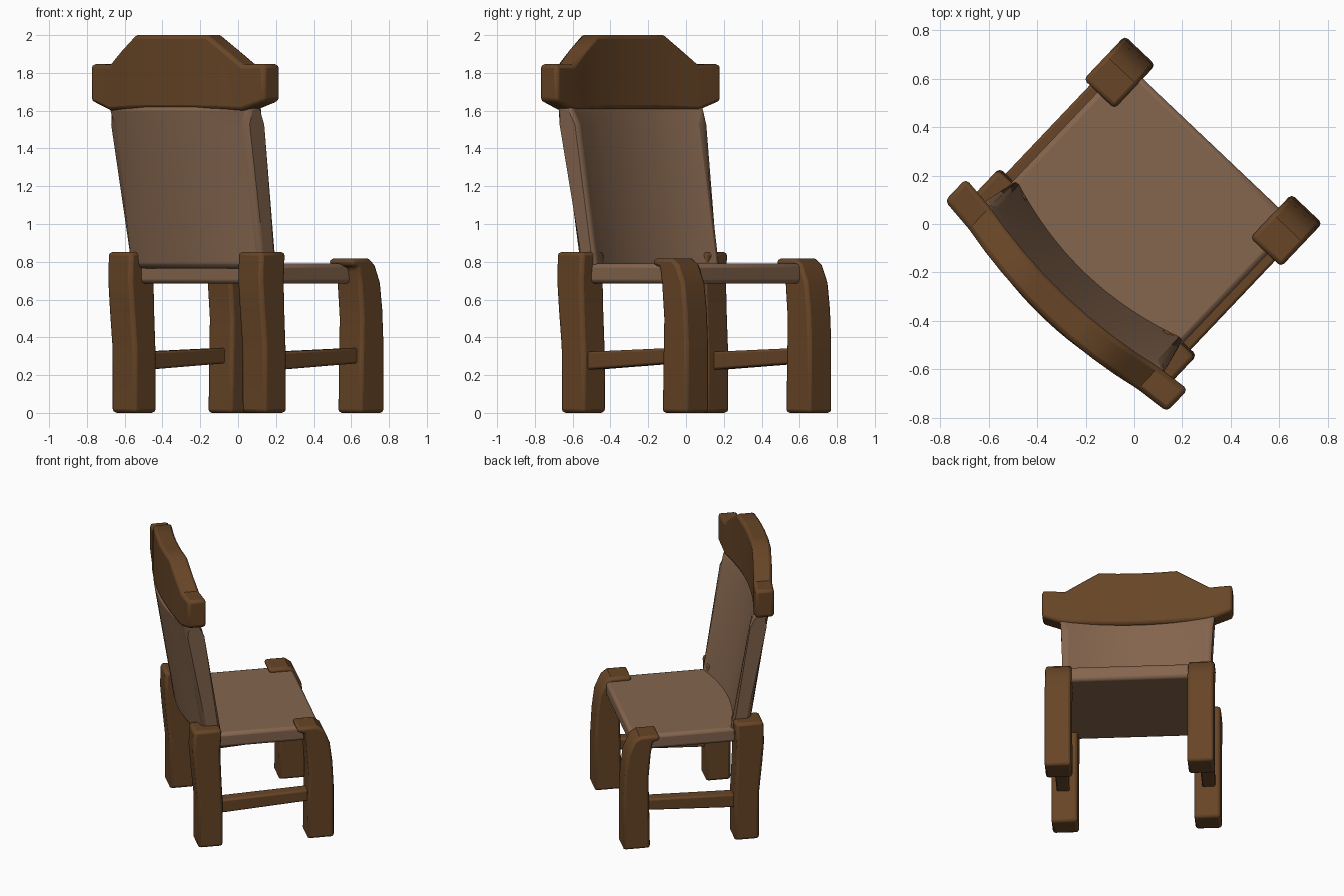
import bpy, math

if "Cube" in bpy.data.objects:
    bpy.data.objects.remove(bpy.data.objects["Cube"])

ANGLE = -math.radians(43.5)   # whole chair is turned about z


def material(name, colour):
    m = bpy.data.materials.new(name)
    m.diffuse_color = (*colour, 1)
    m.use_nodes = True
    m.node_tree.nodes["Principled BSDF"].inputs["Base Color"].default_value = m.diffuse_color
    return m


WOOD = material("dark wood", (0.137, 0.06, 0.02))
PAD = material("light panel", (0.235, 0.132, 0.077))


def loft(name, rings, mat, bevel=0.02, mirror=False):
    """Skin matching rings of (across, forward, up) points and cap both ends."""
    n = len(rings[0])
    verts = [p for r in rings for p in r]
    faces = [list(range(n)), list(range(len(verts) - n, len(verts)))]
    for k in range(len(rings) - 1):
        for i in range(n):
            a, b = k * n + i, k * n + (i + 1) % n
            faces.append([a, b, b + n, a + n])
    me = bpy.data.meshes.new(name)
    me.from_pydata(verts, [], faces)
    me.materials.append(mat)
    ob = bpy.data.objects.new(name, me)
    bpy.context.collection.objects.link(ob)
    ob.rotation_euler.z = ANGLE
    bpy.ops.object.select_all(action='DESELECT')
    ob.select_set(True)
    bpy.context.view_layer.objects.active = ob
    bpy.ops.object.mode_set(mode='EDIT')
    bpy.ops.mesh.select_all(action='SELECT')
    bpy.ops.mesh.normals_make_consistent(inside=False)
    bpy.ops.object.mode_set(mode='OBJECT')
    bpy.ops.object.shade_smooth_by_angle(angle=math.radians(35))
    b = ob.modifiers.new("rounded edges", 'BEVEL')
    b.width, b.segments, b.limit_method = bevel, 2, 'ANGLE'
    b.angle_limit = math.radians(40)
    if mirror:
        ob.modifiers.new("mirror", 'MIRROR')
    return ob


def prism(name, profile, u0, u1, mat, **kw):
    return loft(name, [[(u, v, z) for v, z in profile] for u in (u0, u1)], mat, **kw)


def bow(u, half, depth):
    return depth * max(0, 1 - (u / half) ** 2)


# front legs, curving back into a small hook over the seat
prism("front_legs", [(0.355, 0), (0.537, 0), (0.537, 0.38), (0.528, 0.55), (0.51, 0.69),
                     (0.468, 0.785), (0.425, 0.817), (0.29, 0.817), (0.29, 0.78),
                     (0.335, 0.77), (0.35, 0.68), (0.365, 0.5), (0.36, 0.3)],
      0.387, 0.562, WOOD, bevel=0.018, mirror=True)

# back legs, leaning slightly backwards
prism("back_legs", [(-0.383, 0), (-0.214, 0), (-0.214, 0.3), (-0.226, 0.55), (-0.23, 0.7),
                    (-0.222, 0.853), (-0.412, 0.853), (-0.417, 0.7), (-0.405, 0.55), (-0.385, 0.35)],
      0.387, 0.562, WOOD, mirror=True)

# side stretchers, thinning towards the front
prism("side_stretchers", [(-0.28, 0.225), (0.42, 0.265), (0.42, 0.345), (-0.28, 0.322)],
      0.44, 0.527, WOOD, bevel=0.012, mirror=True)

# seat slab
prism("seat", [(0.46, 0.685), (0.46, 0.79), (-0.335, 0.79), (-0.335, 0.685)],
      -0.485, 0.485, PAD, bevel=0.022)

# leaning, bowed back panel, flaring slightly under the crest
rings = []
for u in [0.48 * i / 8 for i in range(-8, 9)]:
    d = bow(u, 0.48, 0.085)
    rings.append([(u * s, f - d, z) for f, z, s in
                  [(-0.197, 0.765, 1), (-0.33, 1.53, 1), (-0.35, 1.625, 1.09),
                   (-0.458, 1.625, 1.09), (-0.445, 1.53, 1), (-0.322, 0.765, 1)]])
loft("back_panel", rings, PAD, bevel=0.025)

# crest rail: raised centre, flared square ends
half = [(0, 1.61, 2.0), (0.13, 1.61, 2.0), (0.26, 1.608, 2.0), (0.37, 1.605, 1.925),
        (0.48, 1.60, 1.845), (0.632, 1.65, 1.847)]
stations = [(-u, a, b) for u, a, b in half[:0:-1]] + half
rings = []
for u, lo, hi in stations:
    d = bow(u, 0.55, 0.068)
    rings.append([(u, -0.342 - d, lo), (u, -0.342 - d, hi),
                  (u, -0.468 - d, hi), (u, -0.468 - d, lo)])
loft("crest_rail", rings, WOOD, bevel=0.02)
